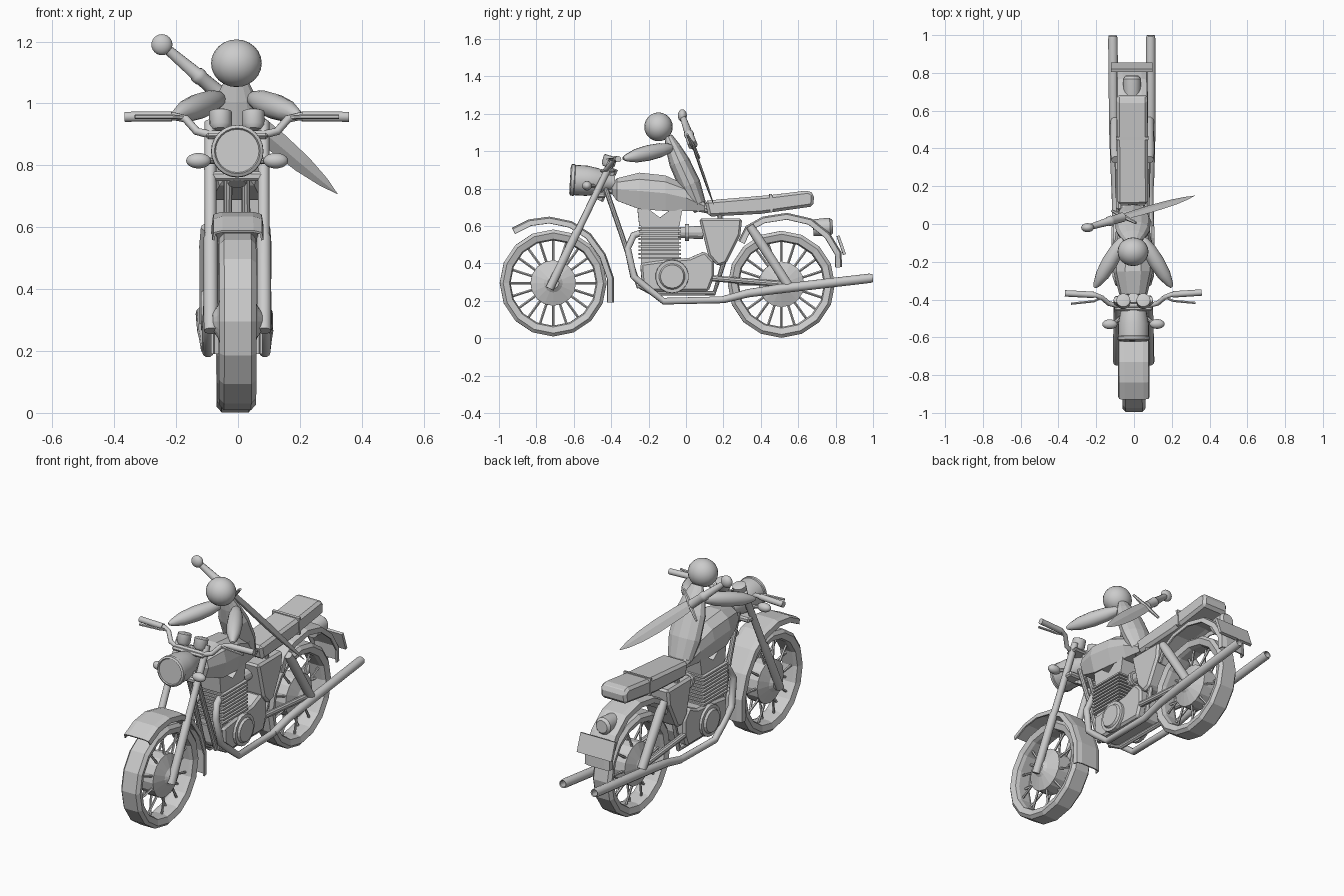
import bpy, bmesh, math
from mathutils import Vector as V, Matrix

if "Cube" in bpy.data.objects:
    bpy.data.objects.remove(bpy.data.objects["Cube"])

smooth = []

def make(name, bm, mirror=False, soft=False, bevel=0, thick=0):
    bmesh.ops.recalc_face_normals(bm, faces=bm.faces)
    me = bpy.data.meshes.new(name)
    bm.to_mesh(me)
    bm.free()
    ob = bpy.data.objects.new(name, me)
    bpy.context.collection.objects.link(ob)
    if thick:
        ob.modifiers.new("thickness", 'SOLIDIFY').thickness = thick
    if bevel:
        b = ob.modifiers.new("bevel", 'BEVEL')
        b.width, b.segments = bevel, 1
    if mirror:
        ob.modifiers.new("mirror", 'MIRROR')
    if soft:
        smooth.append(ob)
    return ob

def sweep(name, pts, radii, sides=10, ref=(1, 0, 0), aspect=1, axis=None, closed=False, **kw):
    """Rings of given radii along a path; aspect flattens across the ref direction."""
    pts = [V(p) for p in pts]
    if not isinstance(radii, (list, tuple)):
        radii = [radii] * len(pts)
    bm, rings, n = bmesh.new(), [], len(pts)
    for i, p in enumerate(pts):
        t = V(axis) if axis else pts[min(i + 1, n - 1)] - pts[max(i - 1, 0)]
        t.normalize()
        a = V(ref) - t * V(ref).dot(t)
        a.normalize()
        b = t.cross(a)
        rings.append([bm.verts.new(p + radii[i] * (a * math.cos(k * math.tau / sides)
                     + b * aspect * math.sin(k * math.tau / sides))) for k in range(sides)])
    for i in range(n if closed else n - 1):
        r, q = rings[i], rings[(i + 1) % n]
        for k in range(sides):
            bm.faces.new((r[k], r[(k + 1) % sides], q[(k + 1) % sides], q[k]))
    if not closed:
        bm.faces.new(rings[0])
        bm.faces.new(rings[-1])
    return make(name, bm, **kw)

def lathe(name, loc, axis, prof, sides=16, **kw):
    """Profile of (radius, distance along axis)."""
    ax = V(axis).normalized()
    ref = (0, 0, 1) if abs(ax.z) < .7 else (1, 0, 0)
    return sweep(name, [V(loc) + ax * a for r, a in prof], [r for r, a in prof],
                 sides, ref, axis=ax, **kw)

def prism(name, outline, x0, x1, **kw):
    """Side-view (y, z) outline extruded across x."""
    bm = bmesh.new()
    rows = [[bm.verts.new((x, y, z)) for y, z in outline] for x in (x0, x1)]
    n = len(outline)
    for k in range(n):
        bm.faces.new((rows[0][k], rows[0][(k + 1) % n], rows[1][(k + 1) % n], rows[1][k]))
    bm.faces.new(rows[0])
    bm.faces.new(rows[1])
    return make(name, bm, **kw)

def box(name, y0, y1, z0, z1, w, **kw):
    return prism(name, [(y0, z0), (y1, z0), (y1, z1), (y0, z1)], -w, w, **kw)

def loft(name, rows, cap=True, **kw):
    bm = bmesh.new()
    vs = [[bm.verts.new(p) for p in row] for row in rows]
    n = len(vs[0])
    for r, q in zip(vs, vs[1:]):
        for k in range(n if cap else n - 1):
            bm.faces.new((r[k], r[(k + 1) % n], q[(k + 1) % n], q[k]))
    if cap:
        bm.faces.new(vs[0])
        bm.faces.new(vs[-1])
    return make(name, bm, **kw)

def ball(name, loc, scale, **kw):
    bm = bmesh.new()
    bmesh.ops.create_uvsphere(bm, u_segments=20, v_segments=12, radius=1,
                              matrix=Matrix.Translation(loc) @ Matrix.Diagonal((*scale, 1)))
    return make(name, bm, soft=True, **kw)

# Wheels: tyre, spokes, hub
for side, y, z in (("front", -.71, .295), ("rear", .51, .288)):
    c = V((0, y, z))
    lathe(side + "_tyre", c, (1, 0, 0),
          [(.235, -.05), (.268, -.06), (.286, -.044), (.286, .044), (.268, .06),
           (.235, .05), (.228, .03), (.228, -.03)], 16, closed=True)
    for i in range(20):
        a = i * math.tau / 20
        d = V((0, math.cos(a), math.sin(a)))
        x = V((.03 if i % 2 else -.03, 0, 0))
        sweep(f"{side}_spoke", [c + d * .11 + x, c + d * .235 + x * .4], .007, 5)
    lathe(side + "_hub", c, (1, 0, 0), [(.03, -.08), (.05, -.065), (.122, -.04),
                                        (.122, .04), (.05, .065), (.03, .08)], 16)

# Mudguards
def mudguard(name, path, centre):
    rows = []
    for i, (y, z) in enumerate(path):
        a, b = path[max(i - 1, 0)], path[min(i + 1, len(path) - 1)]
        n = V((0, -(b[1] - a[1]), b[0] - a[0])).normalized()
        if n.dot(V((0, y - centre[0], z - centre[1]))) < 0:
            n = -n
        rows.append([V((x, y, z)) + n * h for x, h in
                     ((-.083, -.035), (-.078, -.008), (-.05, 0), (.05, 0), (.078, -.008), (.083, -.035))])
    loft(name, rows, cap=False, thick=.008)

mudguard("front_mudguard", [(-.93, .59), (-.84, .635), (-.73, .65), (-.61, .625), (-.51, .56),
                            (-.43, .45), (-.385, .32), (-.385, .19)], (-.71, .295))
mudguard("rear_mudguard", [(.28, .52), (.32, .60), (.41, .65), (.54, .67), (.67, .64),
                           (.77, .56), (.83, .46), (.835, .38)], (.51, .288))

# Front fork, yokes and frame
sweep("fork_leg", [(.086, -.73, .265), (.086, -.585, .565), (.086, -.575, .58), (.086, -.40, .94)],
      [.023, .023, .019, .019], mirror=True, soft=True)
box("lower_yoke", -.50, -.43, .75, .78, .095, bevel=.008)
box("upper_yoke", -.46, -.38, .885, .905, .10, bevel=.008)
sweep("steering_head", [(0, -.47, .74), (0, -.39, .91)], .03)
sweep("down_tube", [(.028, -.44, .83), (.03, -.35, .57), (.04, -.25, .27)], .014, mirror=True)
sweep("cradle_tube", [(.045, -.25, .28), (.05, -.18, .24), (.05, .15, .24), (.06, .2, .40), (.06, .18, .66)],
      .014, mirror=True)
sweep("top_tube", [(0, -.43, .80), (0, .12, .69)], .025)
sweep("swing_arm", [(.075, .14, .32), (.08, .53, .288)], .017, mirror=True)
sweep("rear_shock", [(.09, .34, .60), (.09, .38, .54), (.09, .545, .285)], [.022, .027, .025],
      mirror=True, soft=True)

# Headlamp, indicators, gauges
lathe("headlamp", (0, -.62, .847), (0, 1, -.06),
      [(.07, .006), (.074, 0), (.084, .006), (.085, .022), (.081, .026), (.081, .09),
       (.07, .15), (.05, .20), (.042, .24)], 24, soft=True)
ball("indicator", (.125, -.53, .815), (.04, .026, .025), mirror=True)
sweep("indicator_stalk", [(.05, -.48, .815), (.11, -.53, .815)], .01, 8, ref=(0, 0, 1), mirror=True)
lathe("gauge", (.053, -.42, .915), (0, .3, 1), [(.026, 0), (.037, .015), (.037, .06), (.03, .063)],
      14, mirror=True, soft=True)

# Handlebar, grips, levers
sweep("handlebar", [(0, -.43, .90), (.09, -.43, .90), (.13, -.42, .91), (.165, -.39, .95),
                    (.20, -.375, .958), (.36, -.365, .957)], .013, 10, ref=(0, 1, .2), mirror=True, soft=True)
sweep("grip", [(.21, -.374, .958), (.362, -.365, .957)], .017, 10, ref=(0, 1, 0), mirror=True, soft=True)
sweep("lever", [(.17, -.39, .955), (.21, -.408, .957), (.33, -.42, .957)], .007, 6, ref=(0, 0, 1), mirror=True)

# Fuel tank
rows = []
for y, lo, hi, w in ((-.395, .77, .82, .04), (-.37, .735, .855, .075), (-.25, .69, .885, .105),
                     (-.11, .68, .87, .10), (.0, .68, .82, .085), (.10, .68, .73, .065)):
    m = lo + (hi - lo) * .5
    half = [(.75, lo), (1, m), (.85, lo + (hi - lo) * .82), (.4, hi)]
    rows.append([(f * w, y, z) for f, z in half] + [(-f * w, y, z) for f, z in half[::-1]])
loft("fuel_tank", rows)

# Seat, strap, side panels
prism("seat", [(.10, .735), (.45, .765), (.655, .79), (.685, .77), (.68, .705), (.4, .665), (.12, .65)],
      -.082, .082, bevel=.015)
prism("seat_strap", [(.445, .77), (.46, .772), (.465, .675), (.45, .672)], -.086, .086)
prism("side_panel", [(.07, .64), (.30, .64), (.29, .55), (.215, .40), (.17, .385), (.12, .44)],
      -.088, .088, bevel=.012)

# Tail lamp and number plate
lathe("tail_lamp", (0, .68, .59), (0, 1, .06), [(.045, 0), (.048, .06), (.048, .09), (.035, .105)], 14, soft=True)
prism("rear_plate", [(.805, .545), (.82, .55), (.855, .45), (.84, .445)], -.11, .11)

# Engine: finned cylinder, head, crankcase, covers
box("cylinder_core", -.24, -.04, .38, .61, .07)
for i in range(9):
    z = .425 + i * .02
    box("cooling_fin", -.253, -.028, z, z + .01, .088)
prism("cylinder_head", [(-.25, .60), (-.26, .69), (-.20, .69), (-.14, .645), (-.08, .69),
                        (-.02, .69), (-.035, .60)], -.07, .07)
prism("crankcase", [(-.245, .40), (-.235, .28), (-.2, .25), (.12, .25), (.15, .33), (.15, .41),
                    (.10, .465), (.02, .43), (-.1, .42)], -.088, .088, bevel=.012)
lathe("crankcase_cover", (.08, -.075, .33), (1, 0, 0), [(.09, 0), (.088, .022), (.07, .022), (.062, .034)],
      18, mirror=True)
lathe("carburettor", (0, -.04, .565), (0, 1, 0), [(.03, 0), (.03, .035), (.045, .035), (.045, .055),
                                                  (.032, .055), (.036, .13)], 12)

# Exhausts
sweep("exhaust_pipe", [(.05, -.22, .57), (.065, -.28, .55), (.08, -.312, .48), (.09, -.28, .33),
                       (.092, -.21, .27), (.092, -.12, .198), (.092, .19, .205), (.094, .32, .24)],
      .019, 10, mirror=True, soft=True)
sweep("silencer", [(.094, .20, .206), (.096, .33, .24), (.098, .5, .264), (.1, .98, .32), (.1, .998, .322),
                   (.1, .995, .322), (.1, .93, .314)],
      [.019, .022, .025, .025, .022, .017, .016], 12, axis=(0, 1, .12), mirror=True, soft=True)

# Rider: head, torso, arms
ball("rider_head", (0, -.147, 1.13), (.082, .076, .077))
sweep("rider_torso", [(0, .075, .68), (0, .06, .72), (0, .02, .82), (0, -.035, .94), (0, -.07, 1.02), (0, -.095, 1.08)],
      [.05, .075, .095, .09, .065, .035], 12, aspect=.62)
a, b = V((.045, -.07, 1.02)), V((.203, -.335, .96))
sweep("rider_arm", [a.lerp(b, t) for t in (0, .08, .25, .5, .75, .93, 1)],
      [.012, .026, .038, .042, .036, .02, .008], 12, ref=(0, 0, 1), mirror=True, soft=True)

# Sword slung across the back
p, tip = V((-.24, -.018, 1.19)), V((.328, .148, .708))
at = lambda t: p.lerp(tip, t)
across = V((.125, -.065, .125)).normalized()
ball("sword_pommel", p, (.034, .024, .034))
sweep("sword_handle", [at(t) for t in (.02, .19, .2, .22, .23, .33)], [.016, .022, .027, .027, .024, .026],
      10, ref=across, soft=True)
sweep("sword_guard", [at(.34) - across * .095, at(.34), at(.34) + across * .095], [.007, .013, .007], 6)
sweep("sword_blade", [at(t) for t in (.33, .45, .65, .8, .92, 1)], [.03, .036, .038, .032, .018, .001],
      4, ref=across, aspect=.2)

# Slight yaw of the whole model, then smooth shading for round parts
turn = Matrix.Translation((-.006, 0, 0)) @ Matrix.Rotation(.006, 4, 'Z')
for ob in bpy.context.collection.objects:
    ob.matrix_world = turn
    ob.select_set(ob in smooth)
bpy.context.view_layer.objects.active = smooth[0]
bpy.ops.object.shade_smooth_by_angle(angle=math.radians(40))
